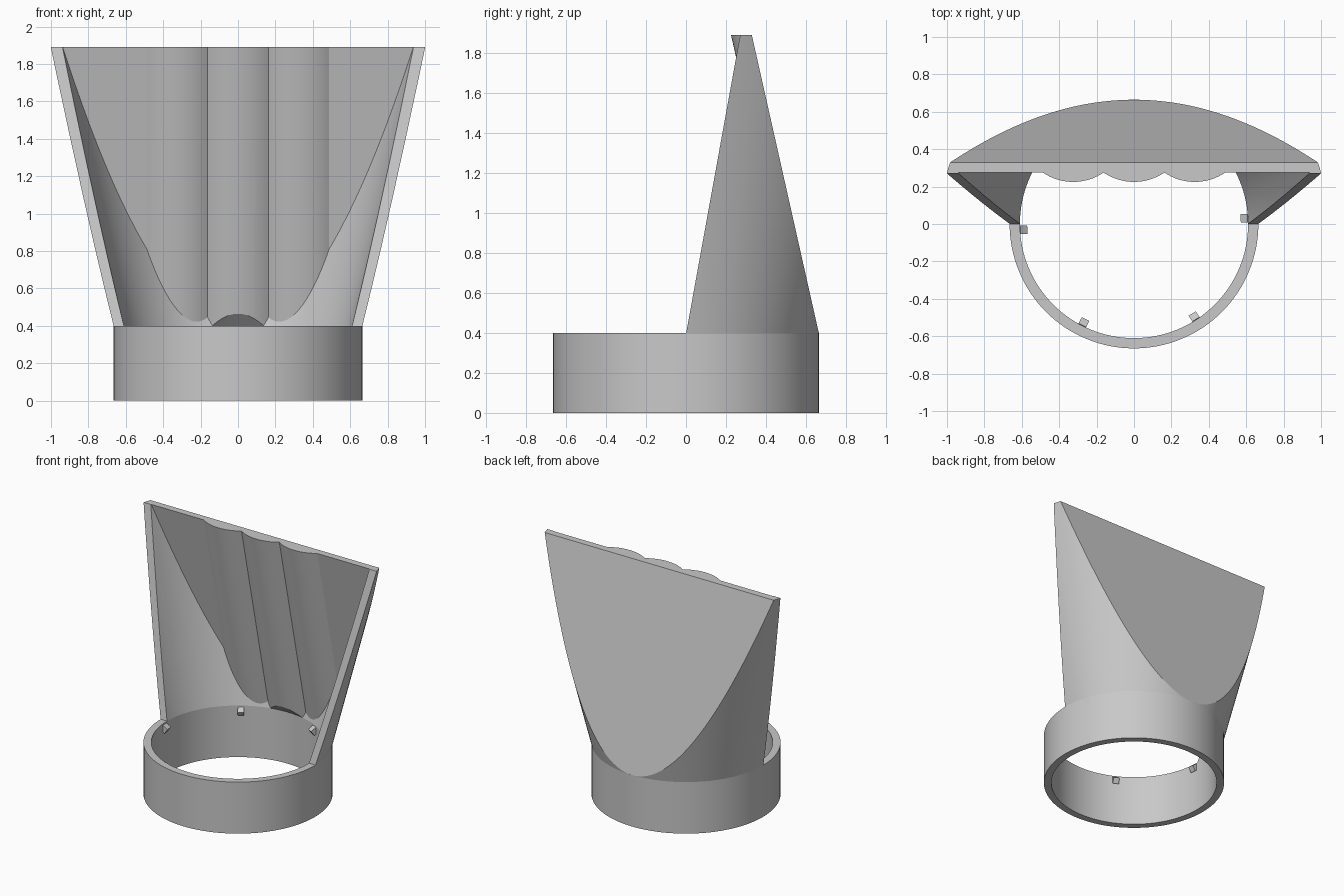
import bpy, bmesh, math
from mathutils import Matrix, Vector

if "Cube" in bpy.data.objects:
    bpy.data.objects.remove(bpy.data.objects["Cube"], do_unlink=True)

SEG = 128
RING_H, TOP = 0.40, 1.89
R_OUT, R_IN = 0.665, 0.61
R_OUT_TOP, R_IN_TOP = 1.037, 0.977
BACK_TOP, FRONT_TOP, PLATE = 0.33, 0.27, 0.055
LEAN = (BACK_TOP - R_OUT) / (TOP - RING_H)

grey = bpy.data.materials.new("plain_grey")
grey.use_nodes = True
colour = (0.58, 0.58, 0.58, 1)
grey.diffuse_color = colour
grey.node_tree.nodes["Principled BSDF"].inputs["Base Color"].default_value = colour


def finish(name, bm):
    bmesh.ops.recalc_face_normals(bm, faces=bm.faces[:])
    mesh = bpy.data.meshes.new(name)
    bm.to_mesh(mesh)
    bm.free()
    mesh.materials.append(grey)
    obj = bpy.data.objects.new(name, mesh)
    bpy.context.collection.objects.link(obj)
    return obj


def select(obj):
    bpy.ops.object.select_all(action="DESELECT")
    obj.select_set(True)
    bpy.context.view_layer.objects.active = obj


def cone(name, z0, z1, r0, r1):
    bm = bmesh.new()
    bmesh.ops.create_cone(bm, cap_ends=True, segments=SEG, radius1=r0, radius2=r1,
                          depth=z1 - z0, matrix=Matrix.Translation((0, 0, (z0 + z1) / 2)))
    return finish(name, bm)


def flare(name, z0, z1, r0, r1):
    """Cone through r0 at the ring top and r1 at the hood top, spanning z0 to z1."""
    def radius(z):
        return r0 + (r1 - r0) * (z - RING_H) / (TOP - RING_H)
    return cone(name, z0, z1, radius(z0), radius(z1))


def boolean(obj, tool, operation="DIFFERENCE"):
    mod = obj.modifiers.new("cut", "BOOLEAN")
    mod.operation, mod.solver, mod.object = operation, "EXACT", tool
    select(obj)
    bpy.ops.object.modifier_apply(modifier=mod.name)
    bpy.data.objects.remove(tool, do_unlink=True)


def slice_off(obj, point, normal):
    """Cut away everything on the normal side of a plane with a big block."""
    size = 8
    bm = bmesh.new()
    turn = normal.to_track_quat("Z", "X").to_matrix().to_4x4()
    bmesh.ops.create_cube(bm, size=size, matrix=Matrix.Translation(point) @ turn
                          @ Matrix.Translation((0, 0, size / 2)))
    boolean(obj, finish("block", bm))


def smooth(obj):
    select(obj)
    bpy.ops.object.shade_smooth_by_angle(angle=math.radians(20))


# Collar ring
collar = cone("collar_ring", 0, RING_H, R_OUT, R_OUT)
boolean(collar, cone("bore", -0.1, RING_H + 0.1, R_IN, R_IN))
smooth(collar)

# Flared hood: cone sliced by a leaning back plane and a leaning front plane
back_normal = Vector((0, 1, -LEAN))
front_normal = Vector((0, -1, FRONT_TOP / (TOP - RING_H)))
hood = flare("flared_hood", RING_H, TOP, R_OUT, R_OUT_TOP)
slice_off(hood, (0, R_OUT - 0.001, RING_H), back_normal)
slice_off(hood, (0, 0.001, RING_H), front_normal)
cavity = flare("cavity", RING_H - 0.1, TOP + 0.1, R_IN, R_IN_TOP)
slice_off(cavity, (0, R_OUT - PLATE, RING_H), back_normal)
boolean(hood, cavity)
smooth(hood)

# Three scalloped ribs running up the inside of the back plate
HALF, RISE, STEPS = 0.1625, 0.05, 16
arc_r = (HALF ** 2 + RISE ** 2) / (2 * RISE)
sweep = math.asin(HALF / arc_r)
profile = []
for centre in (-2 * HALF, 0, 2 * HALF):
    for i in range(STEPS + (centre > 0)):
        a = sweep * (2 * i / STEPS - 1)
        profile.append((centre + arc_r * math.sin(a), arc_r - RISE - arc_r * math.cos(a)))
profile += [(3 * HALF, 0.03), (-3 * HALF, 0.03)]
bm = bmesh.new()
loops = []
for z in (RING_H, TOP):
    y0 = R_OUT - PLATE + LEAN * (z - RING_H)
    loops.append([bm.verts.new((x, y0 + y, z)) for x, y in profile])
    bm.faces.new(loops[-1])
for i in range(len(profile)):
    j = (i + 1) % len(profile)
    bm.faces.new((loops[0][i], loops[0][j], loops[1][j], loops[1][i]))
ribs = finish("inner_ribs", bm)
boolean(ribs, flare("clip", RING_H - 0.1, TOP + 0.1, R_OUT - 0.01, R_OUT_TOP - 0.01),
        "INTERSECT")
# Chamfer under the rib ends
boolean(ribs, cone("chamfer", RING_H - 0.1, RING_H + R_IN, R_IN + 0.1, 0))
smooth(ribs)

# Six small tilted tabs inside the collar
for k in range(6):
    bm = bmesh.new()
    turn = Matrix.Rotation(math.radians(3 + 60 * k), 4, "Z")
    tilt = Matrix.Rotation(math.radians(-35), 4, "Y")
    bmesh.ops.create_cube(bm, size=0.045, matrix=turn
                          @ Matrix.Translation((0.602, 0, 0.36)) @ tilt)
    finish(f"tab_{k + 1}", bm)
